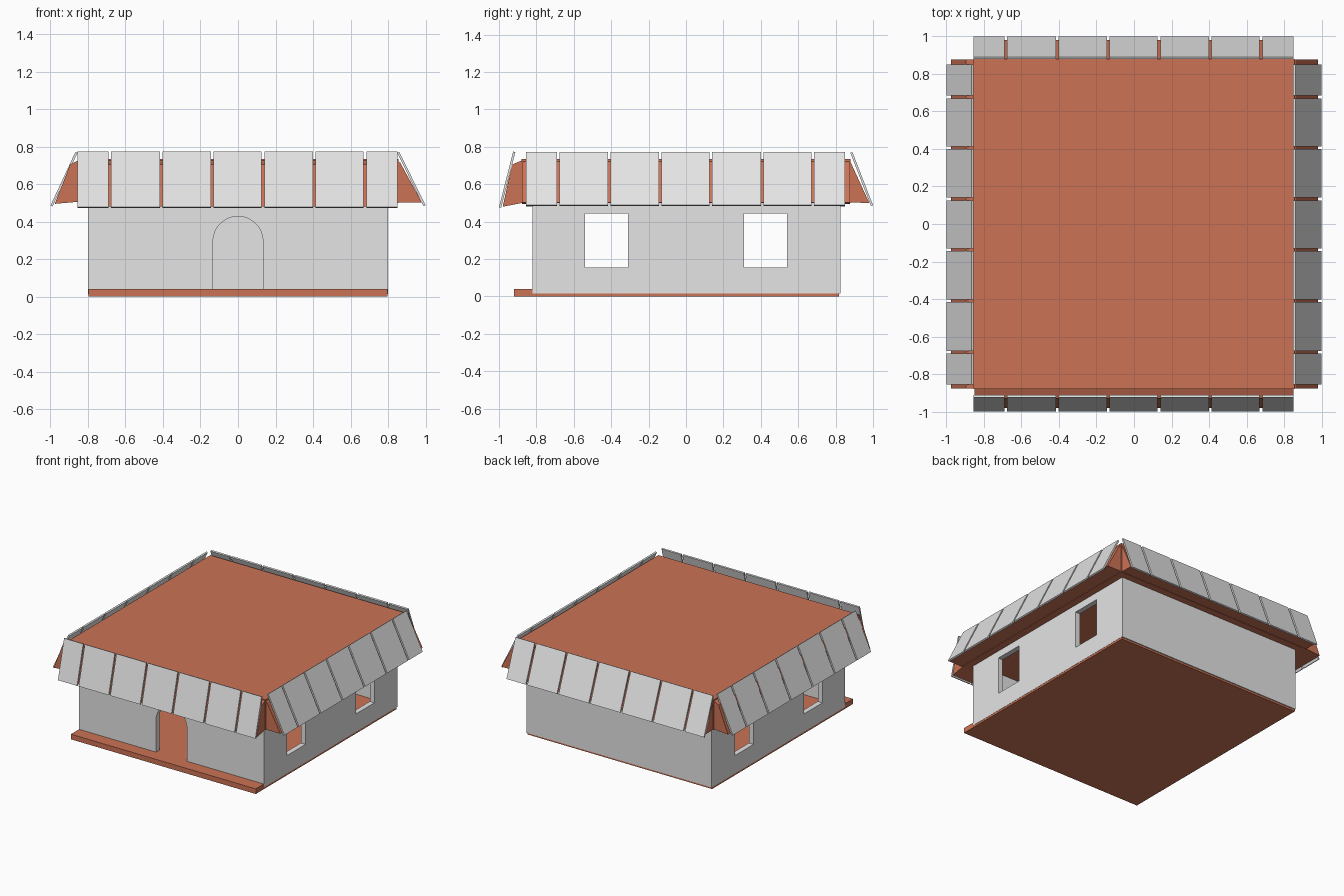
import bpy, bmesh, math
from mathutils import Vector

if "Cube" in bpy.data.objects:
    bpy.data.objects.remove(bpy.data.objects["Cube"])


def material(name, rgb):
    m = bpy.data.materials.new(name)
    m.diffuse_color = (*rgb, 1)
    m.use_nodes = True
    m.node_tree.nodes["Principled BSDF"].inputs["Base Color"].default_value = m.diffuse_color
    return m


GREY = material("light grey", (0.78, 0.78, 0.78))
CLAY = material("terracotta", (0.60, 0.17, 0.09))


def prism(bm, profile, axis, lo, hi):
    """Extrude a (u, z) profile along x or y between lo and hi."""
    def put(u, z, t):
        return (t, u, z) if axis == "x" else (u, t, z)
    a = [bm.verts.new(put(u, z, lo)) for u, z in profile]
    b = [bm.verts.new(put(u, z, hi)) for u, z in profile]
    n = len(a)
    bm.faces.new(a)
    bm.faces.new(b[::-1])
    for i in range(n):
        j = (i + 1) % n
        bm.faces.new((a[j], a[i], b[i], b[j]))


def make(name, mat, parts):
    bm = bmesh.new()
    for p in parts:
        prism(bm, *p)
    bmesh.ops.recalc_face_normals(bm, faces=bm.faces)
    me = bpy.data.meshes.new(name)
    bm.to_mesh(me)
    bm.free()
    me.materials.append(mat)
    ob = bpy.data.objects.new(name, me)
    bpy.context.collection.objects.link(ob)
    return ob


def rect(u0, u1, z0, z1):
    return [(u0, z0), (u1, z0), (u1, z1), (u0, z1)]


def cut(ob, cutter):
    mod = ob.modifiers.new("cut", "BOOLEAN")
    mod.operation = "DIFFERENCE"
    mod.solver = "EXACT"
    mod.object = cutter
    cutter.hide_render = True
    bpy.context.view_layer.update()
    me = bpy.data.meshes.new_from_object(
        ob.evaluated_get(bpy.context.evaluated_depsgraph_get()))
    ob.modifiers.clear()
    ob.data = me
    bpy.data.objects.remove(cutter)


# floor slab with front step
make("floor_slab", CLAY, [(rect(-0.92, 0.818, 0, 0.04), "x", -0.798, 0.798)])

# hollow walls with arched doorway and two windows on each side
walls = make("walls", GREY, [(rect(-0.82, 0.825, 0.015, 0.505), "x", -0.80, 0.80)])
cut(walls, make("room_cutter", GREY, [(rect(-0.78, 0.785, -0.1, 0.7), "x", -0.76, 0.76)]))
r = 0.133
arch = [(-r, -0.1), (r, -0.1)] + [
    (r * math.cos(math.pi * i / 24), 0.295 + r * math.sin(math.pi * i / 24)) for i in range(25)]
cut(walls, make("door_cutter", GREY, [(arch, "y", -1.0, -0.6)]))
for y0, y1 in ((-0.54, -0.31), (0.31, 0.54)):
    cut(walls, make("window_cutter", GREY, [(rect(y0, y1, 0.155, 0.443), "x", -1, 1)]))

# flat roof core with soffit
make("roof_core", CLAY, [(rect(-0.88, 0.88, 0.50, 0.735), "x", -0.855, 0.855)])

# sloping eaves, one per side, leaving open notches at the corners
eaves = {
    "front": ("x", 0.85, [(-0.86, 0.735), (-0.93, 0.705), (-0.98, 0.48), (-0.86, 0.503)]),
    "back": ("x", 0.85, [(0.85, 0.735), (0.877, 0.725), (0.98, 0.50), (0.85, 0.503)]),
    "left": ("y", 0.878, [(-0.84, 0.733), (-0.895, 0.705), (-0.977, 0.495), (-0.84, 0.507)]),
    "right": ("y", 0.878, [(0.84, 0.733), (0.865, 0.715), (0.98, 0.503), (0.84, 0.503)]),
}
for side, (axis, h, prof) in eaves.items():
    make(side + "_eave", CLAY, [(prof, axis, -h, h)])

# rows of leaning roof tiles: half tiles at the ends, five full ones between
joints = [-0.855, -0.683, -0.41, -0.138, 0.133, 0.407, 0.677, 0.85]
rows = {  # axis, lower outer edge, upper outer edge
    "front": ("x", (-1.0, 0.477), (-0.924, 0.775)),
    "back": ("x", (1.0, 0.488), (0.89, 0.772)),
    "left": ("y", (-1.0, 0.486), (-0.867, 0.772)),
    "right": ("y", (1.0, 0.488), (0.86, 0.772)),
}
for side, (axis, low, high) in rows.items():
    low, high = Vector(low), Vector(high)
    d = (high - low).normalized()
    inward = Vector((d.y, -d.x)) * (0.012 if low.x < 0 else -0.012)
    prof = [tuple(p) for p in (low, high, high + inward, low + inward)]
    tiles = []
    for i in range(7):
        lo = joints[i] + (0.007 if i > 0 else 0)
        hi = joints[i + 1] - (0.007 if i < 6 else 0)
        tiles.append((prof, axis, lo, hi))
    make(side + "_roof_tiles", GREY, tiles)
